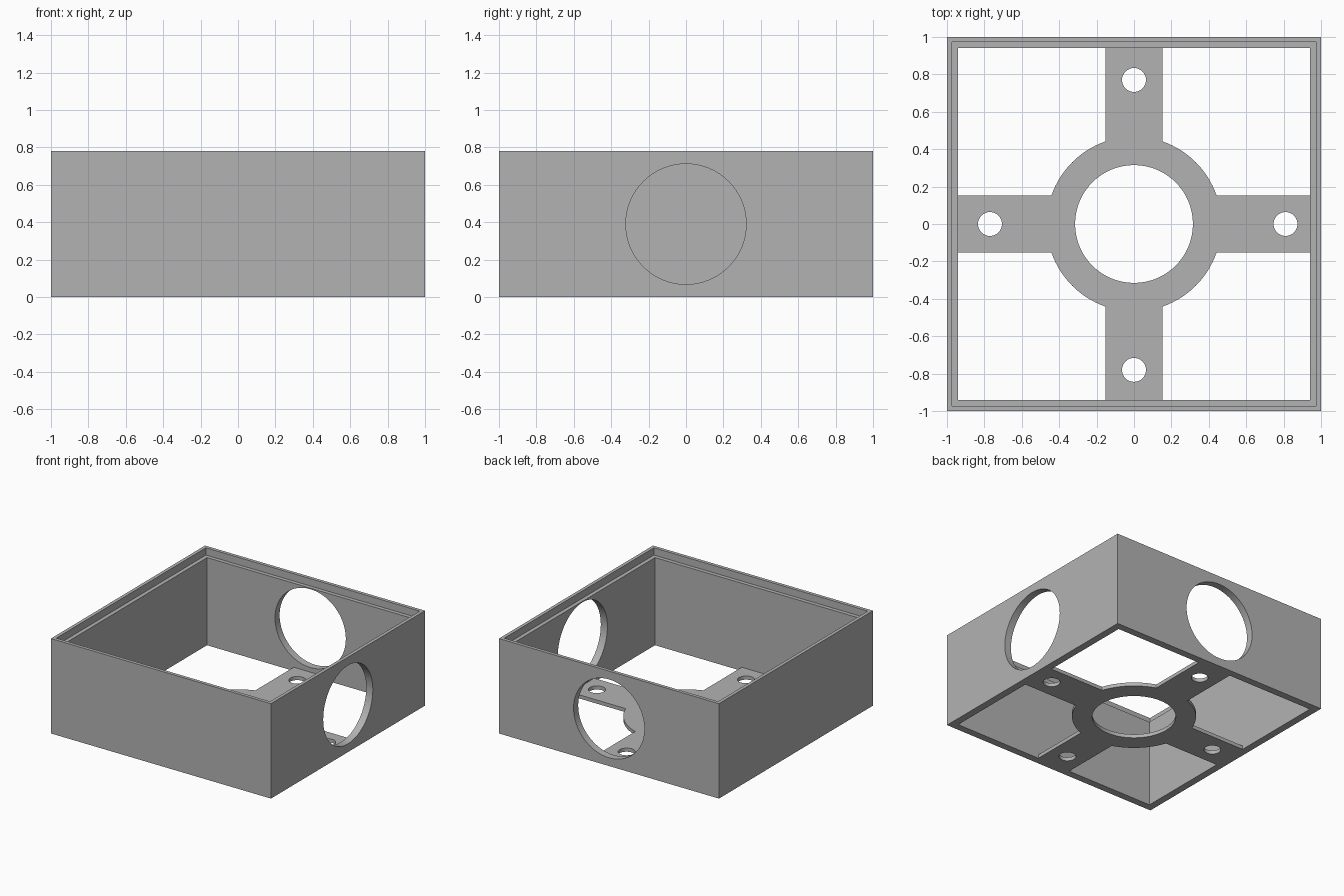
import bpy, bmesh
from math import pi, asin, cos, sin
from mathutils import Matrix, Vector

default = bpy.data.objects.get("Cube")
if default:
    bpy.data.objects.remove(default, do_unlink=True)

HEIGHT, FLOOR, LEDGE = 0.78, 0.03, 0.72
INNER, LIP = 0.94, 0.972
RING, ARM = 0.467, 0.152

grey = bpy.data.materials.new("plain grey")
grey.use_nodes = True
color = (0.45, 0.45, 0.45, 1)
grey.diffuse_color = color
grey.node_tree.nodes["Principled BSDF"].inputs["Base Color"].default_value = color


def prism(name, outline, z0, z1, matrix=Matrix()):
    """Extrude a closed flat outline from z0 to z1."""
    bm = bmesh.new()
    face = bm.faces.new([bm.verts.new((x, y, z0)) for x, y in outline])
    top = bmesh.ops.extrude_face_region(bm, geom=[face])["geom"]
    verts = [v for v in top if isinstance(v, bmesh.types.BMVert)]
    bmesh.ops.translate(bm, verts=verts, vec=(0, 0, z1 - z0))
    bmesh.ops.recalc_face_normals(bm, faces=bm.faces)
    bm.transform(matrix)
    mesh = bpy.data.meshes.new(name)
    bm.to_mesh(mesh)
    bm.free()
    obj = bpy.data.objects.new(name, mesh)
    bpy.context.collection.objects.link(obj)
    return obj


def square(h):
    return [(-h, -h), (h, -h), (h, h), (-h, h)]


def circle(r, n=64, cx=0, cy=0):
    return [(cx + r * cos(2 * pi * i / n), cy + r * sin(2 * pi * i / n)) for i in range(n)]


def cut(target, cutter):
    """Subtract the cutter from the target, then discard it."""
    mod = target.modifiers.new("cut", "BOOLEAN")
    mod.operation, mod.solver, mod.object = "DIFFERENCE", "EXACT", cutter
    bpy.context.view_layer.objects.active = target
    bpy.ops.object.modifier_apply(modifier=mod.name)
    bpy.data.objects.remove(cutter, do_unlink=True)


# Solid block, hollowed out with a stepped rim
box = prism("open_box", square(1), 0, HEIGHT)
cut(box, prism("pocket", square(INNER), FLOOR, 1))
cut(box, prism("rim_step", square(LIP), LEDGE, 1))

# Four corner windows leave a ring and four arms as the floor
start = asin(ARM / RING)
steps = 16
arc = [start + (pi / 2 - 2 * start) * i / steps for i in range(steps + 1)]
window = [(ARM, INNER), (INNER, INNER), (INNER, ARM)]
window += [(RING * cos(a), RING * sin(a)) for a in arc]
for i in range(4):
    cut(box, prism("window", window, -0.1, 0.1, Matrix.Rotation(i * pi / 2, 4, "Z")))

# Centre opening and screw holes in the floor
cut(box, prism("centre_hole", circle(0.315), -0.1, 0.1))
for x, y in [(-0.77, 0), (0.81, 0), (0, 0.77), (0, -0.78)]:
    cut(box, prism("screw_hole", circle(0.064, 32, x, y), -0.1, 0.1))

# Round openings through the +x and +y walls
for axis in (Vector((1, 0, 0)), Vector((0, 1, 0))):
    turn = axis.to_track_quat("Z", "Y").to_matrix().to_4x4()
    place = Matrix.Translation((0, 0, 0.39)) @ turn
    cut(box, prism("wall_hole", circle(0.322), 0.9, 1.1, place))

# Grey finish, smooth hole walls with sharp edges
box.data.materials.clear()
box.data.materials.append(grey)
for poly in box.data.polygons:
    poly.material_index = 0
bpy.ops.object.select_all(action="DESELECT")
box.select_set(True)
bpy.context.view_layer.objects.active = box
bpy.ops.object.shade_smooth_by_angle(angle=pi / 6)
